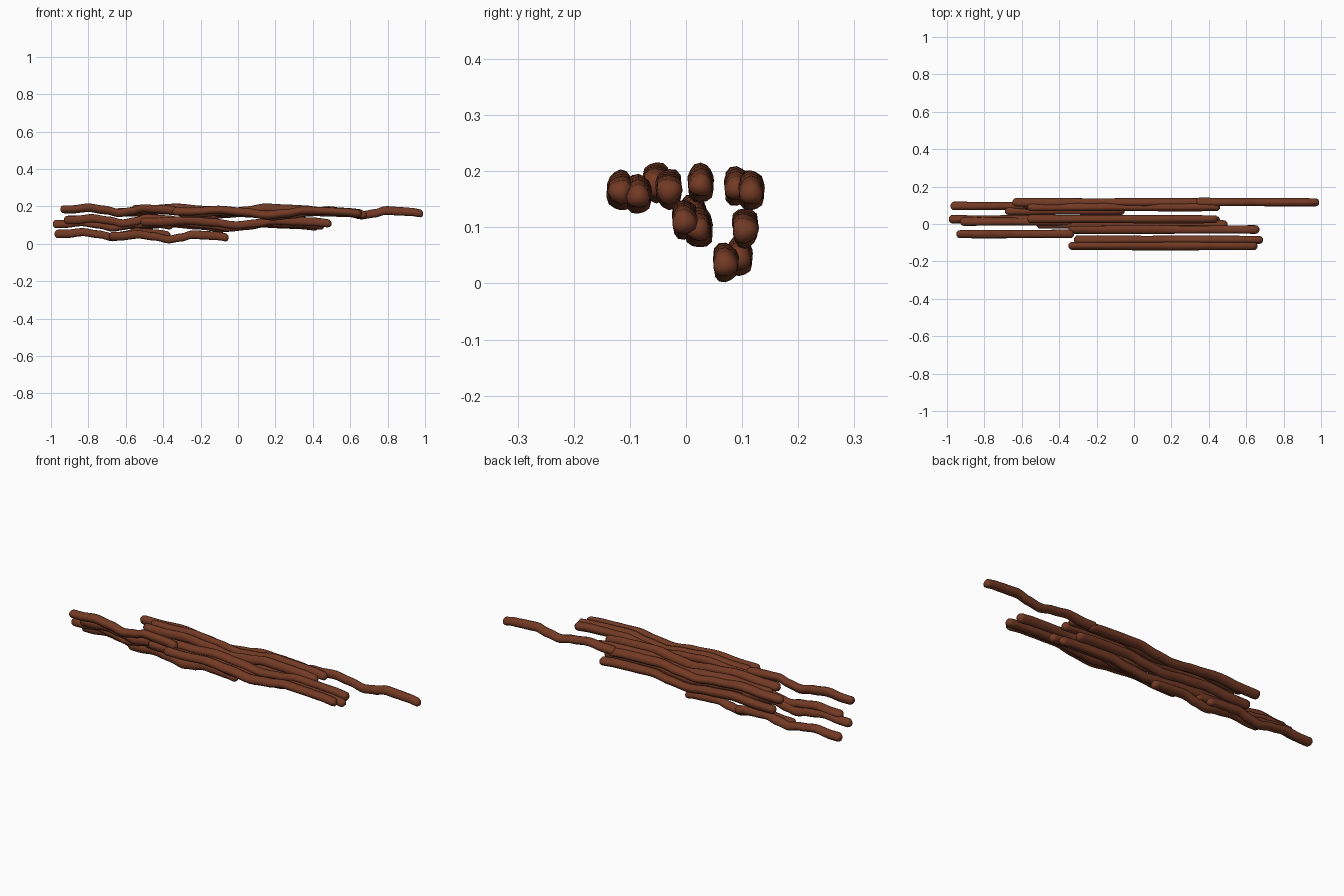
import bpy, bmesh, math, random

if "Cube" in bpy.data.objects:
    bpy.data.objects.remove(bpy.data.objects["Cube"])

random.seed(4)
bark = bpy.data.materials.new("bark")
bark.diffuse_color = (0.17, 0.042, 0.018, 1)
bark.use_nodes = True
bark.node_tree.nodes["Principled BSDF"].inputs["Base Color"].default_value = bark.diffuse_color

# Shared wavy centre line: (fraction along the stick, height offset)
WAVE = [(0, .003), (.1, .003), (.24, .012), (.38, 0), (.5, -.016), (.6, -.006),
        (.7, .010), (.8, .006), (.9, .002), (1, -.007)]
SIDES, STEPS = 12, 44


def wave(t):
    for (a, za), (b, zb) in zip(WAVE, WAVE[1:]):
        if t <= b:
            s = (t - a) / (b - a)
            return za + (zb - za) * s * s * (3 - 2 * s)
    return WAVE[-1][1]


def stick(name, x0, x1, y, z, r=.022):
    bm = bmesh.new()
    length = x1 - x0
    phase = random.uniform(0, 6.28)
    rings = []
    for i in range(STEPS + 1):
        # cosine spacing near the ends gives rounded tips
        t = i / STEPS
        t = t + .6 * (.5 - .5 * math.cos(math.pi * t) - t)
        d = min(t, 1 - t) * length
        cap = math.sqrt(max(0, 1 - (1 - min(1, d / .018)) ** 2))
        rad = r * max(.35, cap) * (1 + .05 * math.sin(9 * t + phase))
        ring = []
        for k in range(SIDES):
            a = 2 * math.pi * k / SIDES
            # knobbly section
            q = rad * (1 + .07 * math.sin(3 * a + phase + 2 * t))
            ring.append(bm.verts.new((x0 + t * length, y + q * math.cos(a),
                                      z + wave(t) + q * math.sin(a))))
        rings.append(ring)
    for p, q in zip(rings, rings[1:]):
        for k in range(SIDES):
            n = (k + 1) % SIDES
            bm.faces.new((p[k], p[n], q[n], q[k]))
    bm.faces.new(rings[0])
    bm.faces.new(rings[-1])
    bmesh.ops.recalc_face_normals(bm, faces=bm.faces)
    for f in bm.faces:
        f.smooth = True
    me = bpy.data.meshes.new(name)
    bm.to_mesh(me)
    bm.free()
    me.materials.append(bark)
    bpy.context.collection.objects.link(bpy.data.objects.new(name, me))


# Layers of sticks: (start x, end x, y, z)
LAYERS = {
    "bottom_stick": [(-.98, -.36, .095, .050), (-.69, -.05, .07, .039)],
    "middle_stick": [(-.99, -.35, .025, .102), (-.93, -.30, .012, .125),
                     (-.52, .50, -.003, .115), (-.56, .46, .022, .102),
                     (-.60, .43, .105, .100)],
    "top_stick": [(-.95, -.32, -.053, .182), (-.35, .67, -.03, .170),
                  (-.32, .69, -.085, .161), (-.35, .66, -.117, .169),
                  (-.57, .45, .026, .181), (-.57, .46, .09, .175),
                  (-.65, .37, .115, .168), (.33, .99, .116, .167)],
}
for layer, sticks in LAYERS.items():
    for n, s in enumerate(sticks, 1):
        stick(f"{layer}_{n}", *s)
